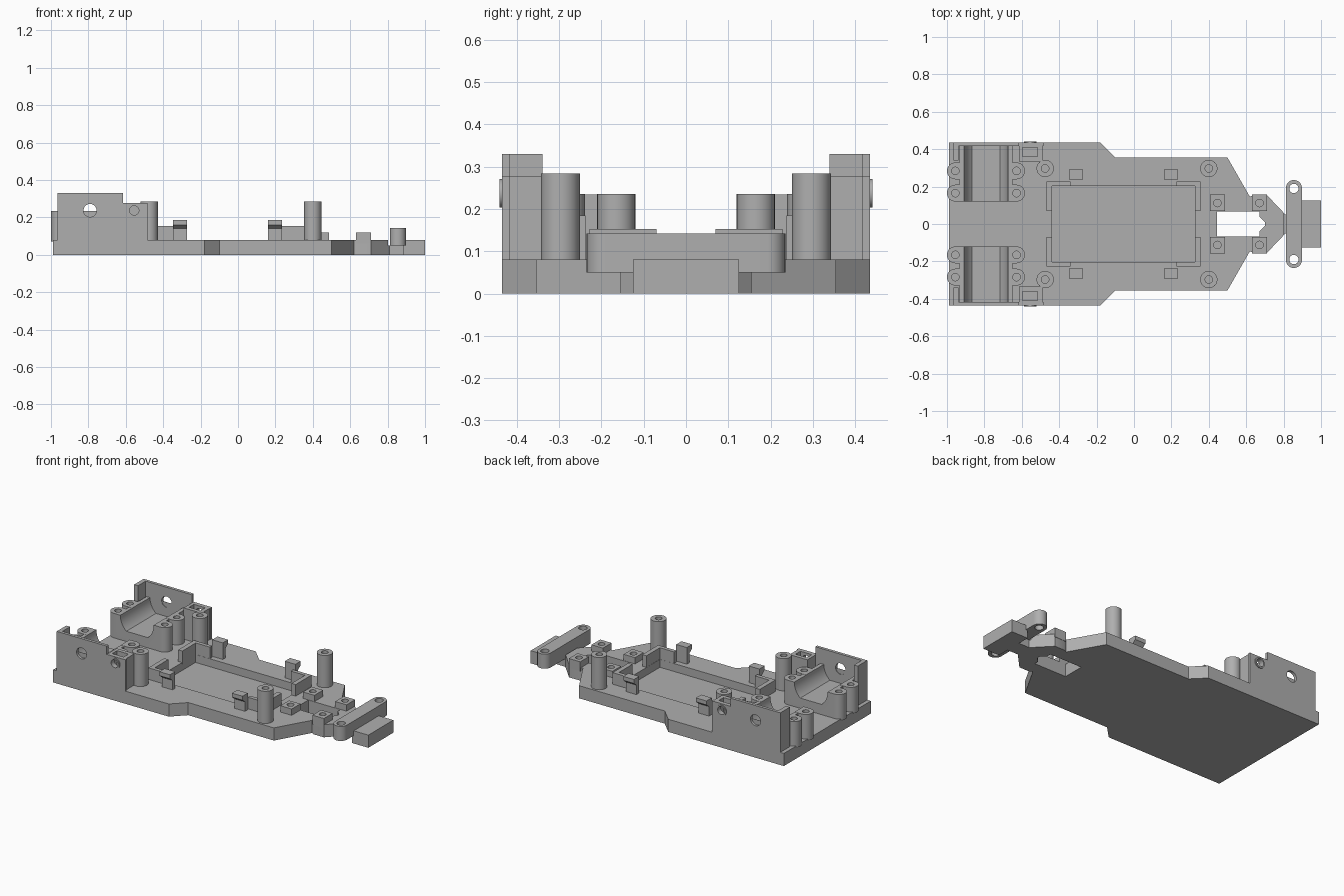
import bpy, bmesh, math
from mathutils import Vector

old = bpy.data.objects.get("Cube")
if old:
    bpy.data.objects.remove(old, do_unlink=True)

grey = bpy.data.materials.new("mid grey")
grey.use_nodes = True
GREY = (0.43, 0.43, 0.43, 1)
grey.diffuse_color = GREY
for node in grey.node_tree.nodes:
    if node.type == 'BSDF_PRINCIPLED':
        node.inputs["Base Color"].default_value = GREY


def prism(name, pts, lo, hi, axis='z'):
    """Extrude a 2D outline along z (points x,y), y (points x,z) or x (points y,z)."""
    place = {'z': lambda a, b, h: (a, b, h),
             'y': lambda a, b, h: (a, h, b),
             'x': lambda a, b, h: (h, a, b)}[axis]
    bm = bmesh.new()
    face = bm.faces.new([bm.verts.new(place(a, b, lo)) for a, b in pts])
    ext = bmesh.ops.extrude_face_region(bm, geom=[face])
    move = Vector(place(0, 0, hi - lo))
    bmesh.ops.translate(bm, vec=move, verts=[v for v in ext['geom'] if isinstance(v, bmesh.types.BMVert)])
    bmesh.ops.recalc_face_normals(bm, faces=bm.faces)
    mesh = bpy.data.meshes.new(name)
    bm.to_mesh(mesh)
    bm.free()
    mesh.materials.append(grey)
    ob = bpy.data.objects.new(name, mesh)
    bpy.context.collection.objects.link(ob)
    return ob


def rect(x0, x1, y0, y1):
    return [(x0, y0), (x1, y0), (x1, y1), (x0, y1)]


def box(name, x0, x1, y0, y1, z0, z1):
    return prism(name, rect(x0, x1, min(y0, y1), max(y0, y1)), z0, z1)


def circle(x, y, r, n=32):
    return [(x + r * math.cos(2 * math.pi * i / n), y + r * math.sin(2 * math.pi * i / n)) for i in range(n)]


def slot(a, b, mid, r, along='x', n=16):
    """Outline of a bar with round ends centred at a and b."""
    pts = []
    for c, start in ((b, -math.pi / 2), (a, math.pi / 2)):
        for i in range(n + 1):
            t = start + math.pi * i / n
            pts.append((c + r * math.cos(t), mid + r * math.sin(t)))
    return pts if along == 'x' else [(q, p) for p, q in pts]


def boolean(ob, cutters, operation='DIFFERENCE'):
    for cut in cutters:
        mod = ob.modifiers.new("cut", 'BOOLEAN')
        mod.operation, mod.solver, mod.object = operation, 'EXACT', cut
        bpy.context.view_layer.objects.active = ob
        bpy.ops.object.modifier_apply(modifier=mod.name)
        bpy.data.objects.remove(cut, do_unlink=True)
    return ob


def drill(x, y, z0, z1, r=0.02):
    return prism("drill", circle(x, y, r, 24), z0, z1)


T = 0.08  # top of the base plate

# Base plate with tapered nose, sunken tray and open window
half = [(-0.99, 0.435), (-0.18, 0.435), (-0.10, 0.355), (0.50, 0.355), (0.62, 0.145),
        (0.64, 0.155), (0.71, 0.155), (0.81, 0.05), (0.89, 0.05)]
plate = prism("base_plate", half + [(x, -y) for x, y in reversed(half)], 0, T)
window = [(0.445, -0.068), (0.67, -0.068), (0.67, -0.04), (0.70, -0.01), (0.70, 0.01),
          (0.67, 0.04), (0.67, 0.068), (0.445, 0.068)]
boolean(plate, [box("tray_cut", -0.44, 0.325, -0.203, 0.203, 0.03, 0.2),
                prism("window_cut", window, -0.1, 0.2),
                box("neck_cut", 0.803, 0.92, -0.1, 0.1, 0.05, 0.2)])

# Nose block and steering crossbar
box("nose_block", 0.885, 1.0, -0.125, 0.125, 0, T)
bar = prism("crossbar", slot(-0.192, 0.192, 0.855, 0.043, 'y'), 0.05, 0.142)
boolean(bar, [drill(0.855, s * 0.19, 0, 0.3, 0.025) for s in (1, -1)])

for s, side in ((1, "back"), (-1, "front")):
    # Screw posts
    for x, label in ((-0.475, "rear"), (0.40, "nose")):
        post = prism(f"{side}_{label}_post", circle(x, s * 0.297, 0.046), T - 0.01, 0.284)
        boolean(post, [drill(x, s * 0.297, 0.15, 0.4)])

    # Small square bosses round the window
    for x, label in ((0.446, "inner"), (0.671, "outer")):
        boss = box(f"{side}_{label}_boss", x - 0.04, x + 0.04, s * 0.07, s * 0.157, T - 0.02, 0.12)
        boolean(boss, [drill(x, s * 0.112, 0.085, 0.2)])

    # Corner walls of the tray
    for x, d, label in ((-0.468, 1, "rear"), (0.355, -1, "nose")):
        corner = [(x, s * 0.07), (x + d * 0.029, s * 0.07), (x + d * 0.029, s * 0.204),
                  (x + d * 0.128, s * 0.204), (x + d * 0.128, s * 0.228), (x, s * 0.228)]
        prism(f"{side}_{label}_tray_corner", corner, T - 0.01, 0.153)

    # Snap clips with outward hooks
    for x, label in ((-0.31, "rear"), (0.198, "nose")):
        hook = [(0.238, T - 0.01), (0.266, T - 0.01), (0.266, 0.14), (0.291, 0.16), (0.291, 0.185), (0.238, 0.185)]
        prism(f"{side}_{label}_clip", [(s * y, z) for y, z in hook], x - 0.037, x + 0.037, 'x')

    # Motor cradle: block and two round-ended ribs with a flat-bottomed trough
    cradle = box(f"{side}_motor_cradle", -0.932, -0.65, s * 0.14, s * 0.42, T - 0.01, 0.234)
    ribs = [prism("rib", slot(-0.955, -0.628, s * y, 0.045), T - 0.01, 0.235) for y in (0.165, 0.284)]
    boolean(cradle, ribs, 'UNION')
    trough = [(-0.791 + 0.117 * math.cos(t), max(0.145, 0.235 + 0.117 * math.sin(t)))
              for t in (math.pi * (1 + i / 24) for i in range(25))
              if 0.235 + 0.117 * math.sin(t) > 0.145]
    turn = math.asin(0.09 / 0.117)
    low = [(-0.791 - 0.117 * math.cos(turn), 0.145), (-0.791 + 0.117 * math.cos(turn), 0.145)]
    mid = len(trough) // 2
    trough = trough[:mid] + low + trough[mid:] + [(-0.674, 0.4), (-0.908, 0.4)]
    boolean(cradle, [prism("trough_cut", trough, min(s * 0.1, s * 0.419), max(s * 0.1, s * 0.419), 'y')])
    boolean(cradle, [drill(x, s * y, 0.13, 0.4) for x in (-0.955, -0.628) for y in (0.165, 0.284)])

    # Stepped side wall with its end return
    outline = [(-0.965, T - 0.01), (-0.485, T - 0.01), (-0.485, 0.278), (-0.615, 0.278), (-0.615, 0.33), (-0.965, 0.33)]
    y0, y1 = sorted((s * 0.416, s * 0.435))
    wall = prism(f"{side}_side_wall", outline, y0, y1, 'y')
    boolean(wall, [box("return", -0.965, -0.938, s * 0.34, s * 0.425, T - 0.01, 0.33)], 'UNION')

    # Hollow switch box against the wall, with a round collar outside
    switch = box("switch", -0.615, -0.49, s * 0.335, s * 0.425, T - 0.01, 0.278)
    y0, y1 = sorted((s * 0.425, s * 0.441))
    collar = prism("collar", circle(-0.555, 0.237, 0.034), y0, y1, 'y')
    boolean(wall, [switch, collar], 'UNION')
    y0, y1 = sorted((s * 0.38, s * 0.5))
    boolean(wall, [box("well_cut", -0.595, -0.515, s * 0.36, s * 0.408, 0.18, 0.4),
                   prism("hole_cut", circle(-0.555, 0.237, 0.025), y0, y1, 'y'),
                   prism("shaft_cut", circle(-0.791, 0.237, 0.035), y0, y1, 'y')])

# Smooth round parts, keep hard edges sharp
bpy.ops.object.select_all(action='DESELECT')
for ob in bpy.context.scene.objects:
    if ob.type == 'MESH' and grey.name in ob.data.materials:
        ob.select_set(True)
        bpy.context.view_layer.objects.active = ob
bpy.ops.object.shade_smooth_by_angle(angle=math.radians(30))
